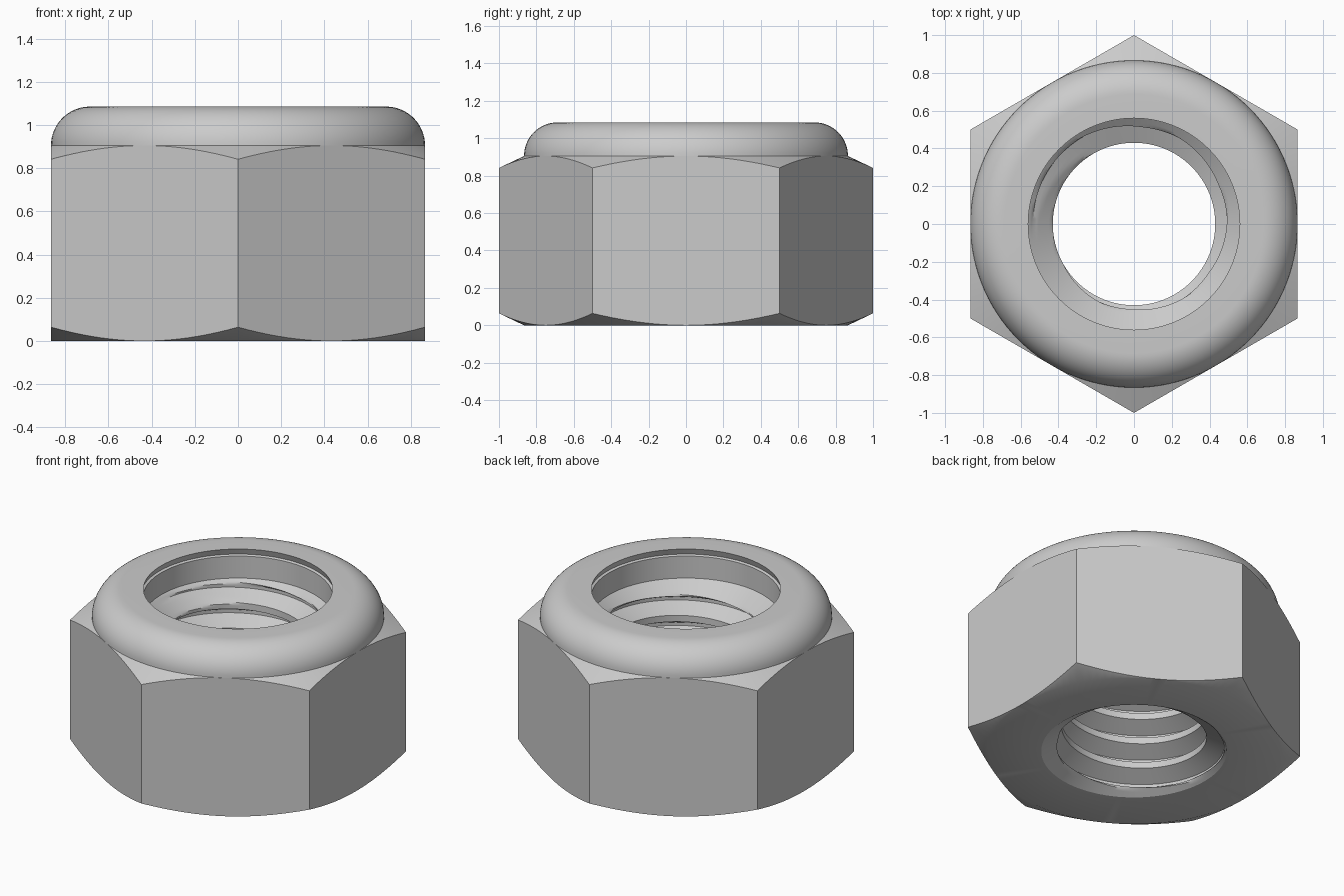
import bpy, bmesh, math

if "Cube" in bpy.data.objects:
    bpy.data.objects.remove(bpy.data.objects["Cube"], do_unlink=True)

COLUMNS = 120                       # steps around the axis
APOTHEM = 0.866                     # half the width across flats
HEX_TOP, TOP = 0.905, 1.085
BORE, MINOR, MAJOR = 0.56, 0.43, 0.535
PITCH, STEPS = 0.167, 16            # thread pitch and samples per turn
SEAT = 0.895                        # where the smooth bore meets the thread


def outer_profile(angle):
    """Chamfered hexagon, rounded collar and smooth upper bore."""
    sector = math.radians(60)
    offset = (angle + sector / 2) % sector - sector / 2
    radius = APOTHEM / math.cos(offset)
    drop = (radius - APOTHEM) * 0.475
    points = [(APOTHEM, 0), (radius, drop), (radius, HEX_TOP - drop)]
    fillet = TOP - HEX_TOP
    for i in range(17):
        a = math.pi / 2 * i / 16
        points.append((APOTHEM - fillet * (1 - math.cos(a)),
                       HEX_TOP + fillet * math.sin(a)))
    # lip with a slight undercut, then the bore wall
    points += [(BORE, TOP), (BORE + 0.015, TOP - 0.04), (BORE, TOP - 0.046)]
    return points


def thread_profile(angle):
    """Helical groove between a countersink at each end."""
    points = []
    lift = angle / math.tau - 0.25
    for j in range(2 * STEPS, -7 * STEPS - 1, -1):
        z = min(max(0.84 + PITCH * (j / STEPS + lift), 0), SEAT)
        away = abs((j + STEPS // 2) % STEPS - STEPS // 2)
        depth = min(max((6 - away) / 5, 0), 1)
        groove = MINOR + (MAJOR - MINOR) * depth
        upper = BORE - (SEAT - z) * 1.25
        lower = 0.55 - z * 1.6
        points.append((max(groove, upper, lower), z))
    # close on fixed rims so that all columns meet
    return [(BORE, SEAT)] + points + [(0.55, 0)]


# sweep the full section around the axis
bm = bmesh.new()
columns = []
for c in range(COLUMNS + 1):
    angle = math.tau * c / COLUMNS
    section = outer_profile(angle) + thread_profile(angle)
    columns.append([bm.verts.new((r * math.cos(angle), r * math.sin(angle), z))
                    for r, z in section])
for a, b in zip(columns, columns[1:]):
    for i in range(len(a)):
        k = (i + 1) % len(a)
        bm.faces.new((a[i], b[i], b[k], a[k]))
bmesh.ops.remove_doubles(bm, verts=bm.verts, dist=0.0001)
bmesh.ops.recalc_face_normals(bm, faces=bm.faces)

mesh = bpy.data.meshes.new("lock_nut")
bm.to_mesh(mesh)
bm.free()
nut = bpy.data.objects.new("lock_nut", mesh)
bpy.context.collection.objects.link(nut)

# plain grey metal
grey = bpy.data.materials.new("grey_metal")
grey.use_nodes = True
color = (0.6, 0.6, 0.6, 1)
grey.diffuse_color = color
grey.node_tree.nodes["Principled BSDF"].inputs["Base Color"].default_value = color
mesh.materials.append(grey)

# smooth curves, crisp edges
bpy.ops.object.select_all(action="DESELECT")
nut.select_set(True)
bpy.context.view_layer.objects.active = nut
bpy.ops.object.shade_smooth_by_angle(angle=math.radians(30))
